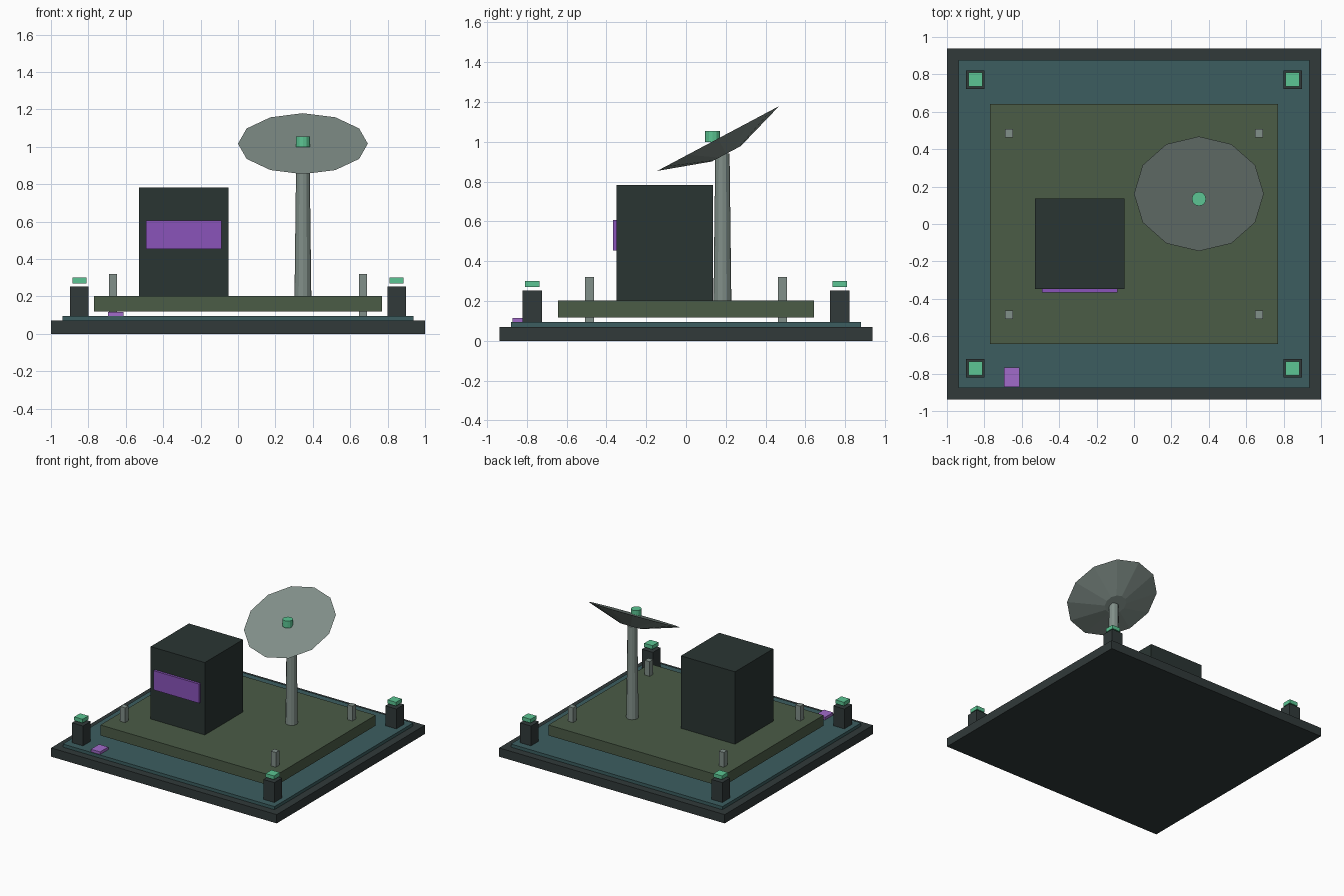
import bpy
import math

if "Cube" in bpy.data.objects:
    bpy.data.objects.remove(bpy.data.objects["Cube"])


def material(name, rgb):
    # display colour (0-255) to linear
    m = bpy.data.materials.new(name)
    m.diffuse_color = [(c / 255) ** 2.2 for c in rgb] + [1]
    m.use_nodes = True
    m.node_tree.nodes["Principled BSDF"].inputs["Base Color"].default_value = m.diffuse_color
    return m


DARK = material("dark_metal", (52, 60, 60))
CASE = material("dark_case", (46, 56, 54))
TEAL = material("teal_panel", (62, 94, 96))
OLIVE = material("olive_deck", (76, 92, 72))
GREY = material("grey_green_metal", (128, 142, 136))
GREEN = material("green_light", (92, 196, 146))
PURPLE = material("purple_light", (160, 106, 200))
SCREEN = material("purple_screen", (136, 84, 184))


def box(name, x, y, z, mat):
    # x, y, z are (low, high) ranges
    rng = (x, y, z)
    bpy.ops.mesh.primitive_cube_add(size=1, location=[(a + b) / 2 for a, b in rng])
    o = bpy.context.object
    o.name = name
    o.scale = [b - a for a, b in rng]
    bpy.ops.object.transform_apply(location=False, rotation=False, scale=True)
    o.data.materials.append(mat)
    return o


def cone(name, r1, r2, depth, loc, mat, tilt=0.0):
    bpy.ops.mesh.primitive_cone_add(vertices=12, radius1=r1, radius2=r2, depth=depth,
                                    location=loc, rotation=(tilt, 0, 0))
    o = bpy.context.object
    o.name = name
    o.data.materials.append(mat)
    return o


def around(c, half):
    return (c - half, c + half)


# Stacked base
box("base_slab", (-1, 1), (-0.938, 0.938), (0, 0.07), DARK)
box("base_panel", (-0.938, 0.938), (-0.878, 0.878), (0.07, 0.095), TEAL)
box("raised_deck", (-0.77, 0.77), (-0.642, 0.642), (0.118, 0.202), OLIVE)

# Corner bollards with floating lights, and pins carrying the deck
for sx, nx in ((-1, "left"), (1, "right")):
    for sy, ny in ((-1, "front"), (1, "back")):
        tag = f"{ny}_{nx}"
        px, py = sx * 0.848, sy * 0.772
        box("corner_post_" + tag, around(px, 0.049), around(py, 0.049), (0.095, 0.254), DARK)
        box("corner_light_" + tag, around(px, 0.037), around(py, 0.037), (0.27, 0.30), GREEN)
        box("deck_pin_" + tag, around(sx * 0.668, 0.022), around(sy * 0.485, 0.022),
            (0.095, 0.32), GREY)

# Cabinet with screen, and marker on the base panel
box("cabinet", (-0.53, -0.05), (-0.348, 0.136), (0.202, 0.782), CASE)
box("cabinet_screen", (-0.492, -0.088), (-0.367, -0.348), (0.453, 0.607), SCREEN)
box("base_marker", (-0.694, -0.612), (-0.872, -0.768), (0.095, 0.116), PURPLE)

# Dish antenna: tapered mast, tilted shallow dish, upright feed
cone("dish_mast", 0.045, 0.036, 0.738, (0.347, 0.183, 0.571), GREY)
cone("dish", 0.082, 0.347, 0.087, (0.347, 0.182, 0.978), GREY, math.radians(28))
cone("dish_feed", 0.038, 0.038, 0.056, (0.347, 0.134, 1.026), GREEN)
